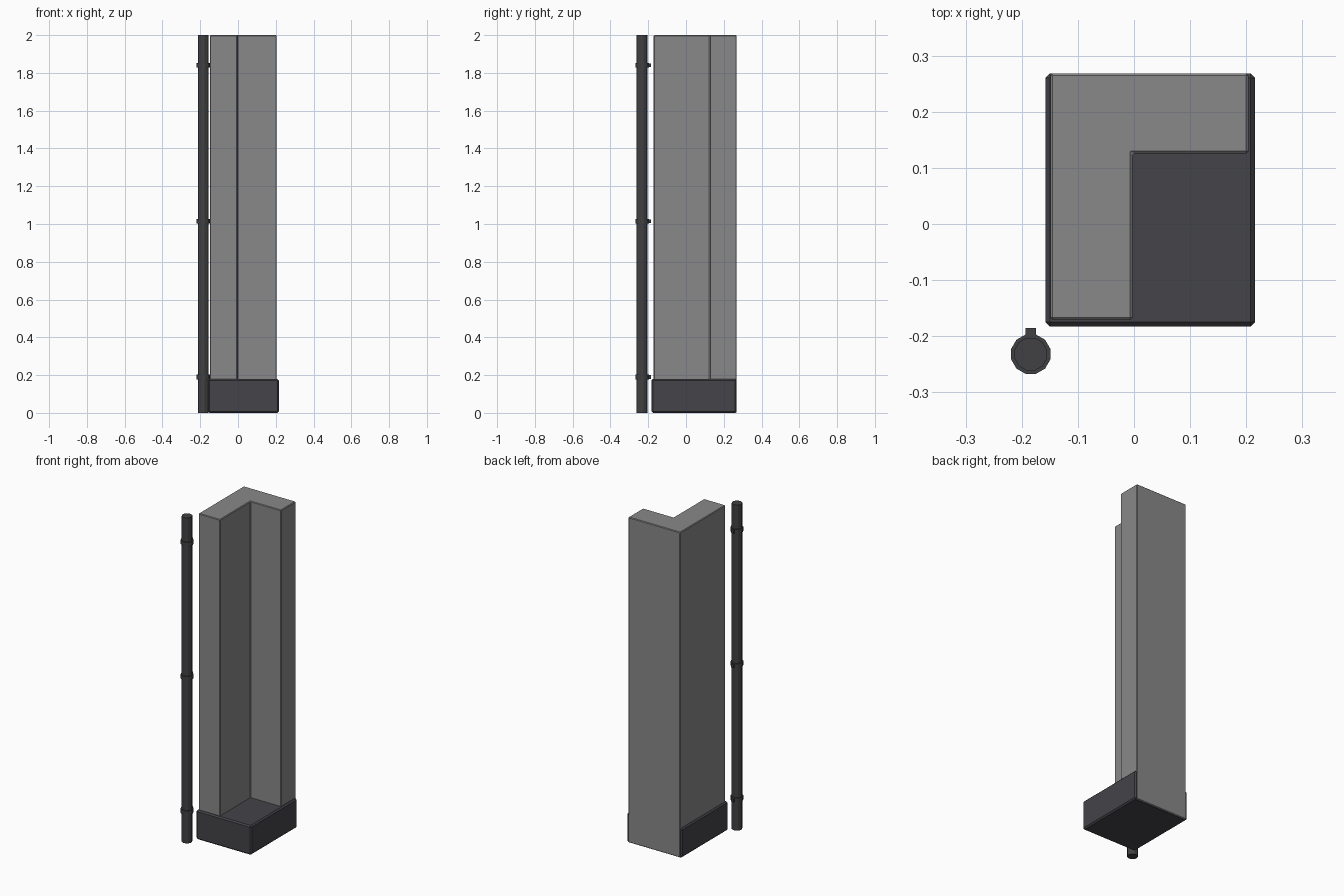
import bpy
import bmesh
import math

cube = bpy.data.objects.get("Cube")
if cube:
    bpy.data.objects.remove(cube, do_unlink=True)


def make_material(name, rgb):
    mat = bpy.data.materials.new(name)
    mat.use_nodes = True
    mat.diffuse_color = (*rgb, 1)
    bsdf = next(n for n in mat.node_tree.nodes if n.type == 'BSDF_PRINCIPLED')
    bsdf.inputs["Base Color"].default_value = (*rgb, 1)
    return mat


plaster = make_material("wall_grey", (0.25, 0.25, 0.25))
stone = make_material("dark_plinth", (0.058, 0.056, 0.065))
metal = make_material("dark_pipe", (0.052, 0.053, 0.056))


def extrude_outline(name, outline, bottom, top, mat, bevel=0.0):
    """Prism from a flat outline, with optional chamfered edges."""
    bm = bmesh.new()
    face = bm.faces.new([bm.verts.new((x, y, bottom)) for x, y in outline])
    lifted = bmesh.ops.extrude_face_region(bm, geom=[face])["geom"]
    for v in lifted:
        if isinstance(v, bmesh.types.BMVert):
            v.co.z = top
    bmesh.ops.recalc_face_normals(bm, faces=bm.faces)
    mesh = bpy.data.meshes.new(name)
    bm.to_mesh(mesh)
    bm.free()
    mesh.materials.append(mat)
    obj = bpy.data.objects.new(name, mesh)
    bpy.context.collection.objects.link(obj)
    if bevel:
        mod = obj.modifiers.new("edge_chamfer", 'BEVEL')
        mod.width = bevel
        mod.segments = 1
    return obj


def rectangle(x0, x1, y0, y1):
    return [(x0, y0), (x1, y0), (x1, y1), (x0, y1)]


def ring(cx, cy, radius, sides=12):
    turn = math.tau / sides
    return [(cx + radius * math.cos((i + 0.5) * turn),
             cy + radius * math.sin((i + 0.5) * turn)) for i in range(sides)]


# Plinth block
left, right, front, back = 0.216, -0.158, -0.183, 0.268
extrude_outline("plinth", rectangle(right, left, front, back), 0, 0.18, stone, 0.008)

# L-shaped corner wall, its back just proud of the plinth
wall_back = back + 0.0006
corner_x, corner_y = -0.003, 0.126
wall_outline = [(-0.149, -0.171), (corner_x, -0.171), (corner_x, corner_y),
                (0.204, corner_y), (0.204, wall_back), (-0.149, wall_back)]
extrude_outline("corner_wall", wall_outline, 0.001, 2, plaster, 0.004)

# Drainpipe with three collars and wall tabs
px, py = -0.184, -0.232
extrude_outline("drainpipe", ring(px, py, 0.030), 0, 2, metal)
for label, z in (("lower", 0.19), ("middle", 1.015), ("upper", 1.84)):
    extrude_outline(label + "_pipe_collar", ring(px, py, 0.0362),
                    z - 0.012, z + 0.012, metal)
    extrude_outline(label + "_pipe_tab", rectangle(px - 0.009, px + 0.009, py + 0.03, -0.185),
                    z - 0.010, z + 0.010, metal)
